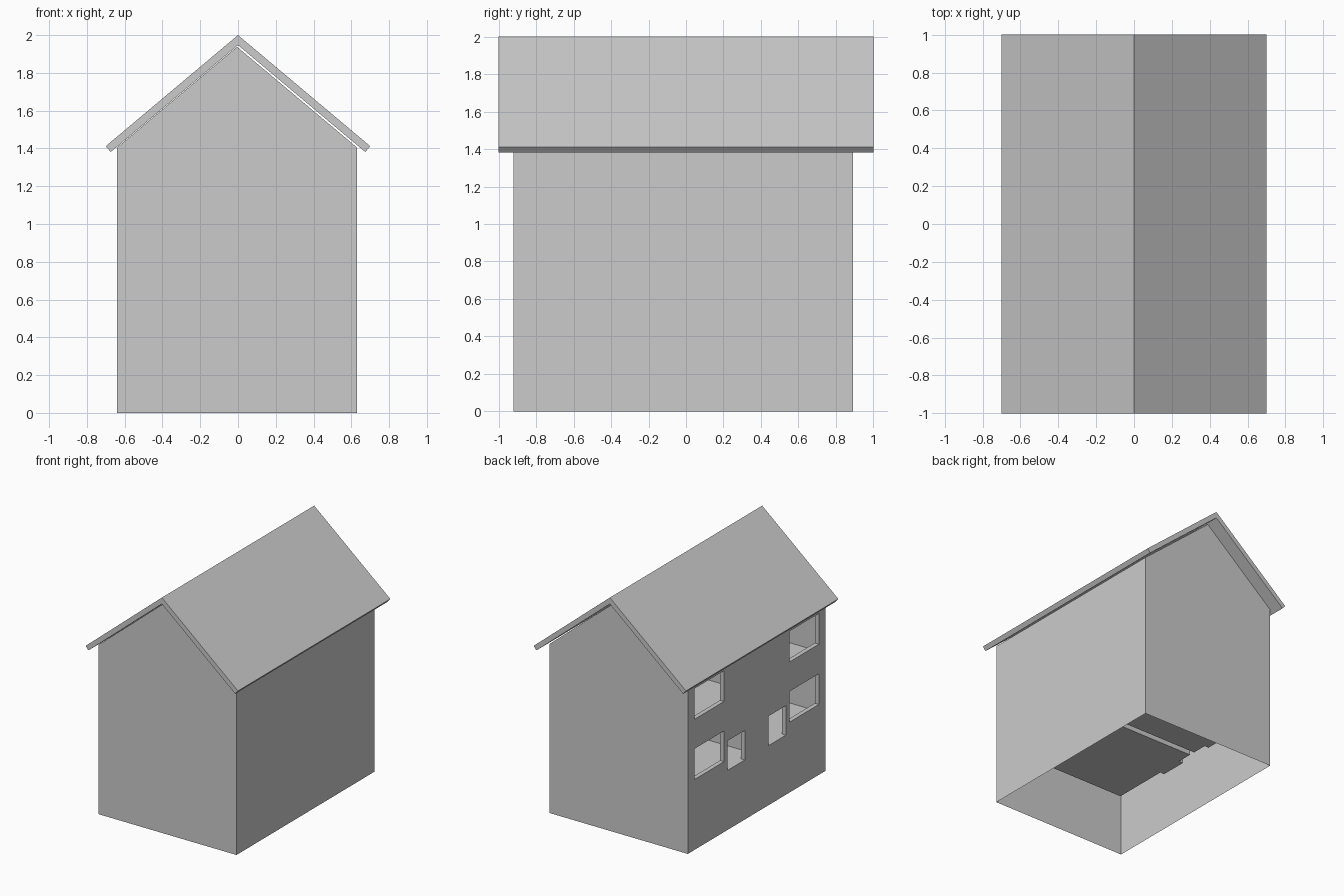
import bpy, bmesh

if "Cube" in bpy.data.objects:
    bpy.data.objects.remove(bpy.data.objects["Cube"])

grey = bpy.data.materials.new("plain_grey")
grey.diffuse_color = (0.6, 0.6, 0.6, 1)
grey.use_nodes = True
grey.node_tree.nodes["Principled BSDF"].inputs["Base Color"].default_value = grey.diffuse_color


def prism(name, profile, y0, y1):
    """Extrude an x-z profile along y."""
    bm = bmesh.new()
    face = bm.faces.new([bm.verts.new((x, y0, z)) for x, z in profile])
    ext = bmesh.ops.extrude_face_region(bm, geom=[face])["geom"]
    verts = [g for g in ext if isinstance(g, bmesh.types.BMVert)]
    bmesh.ops.translate(bm, verts=verts, vec=(0, y1 - y0, 0))
    bmesh.ops.recalc_face_normals(bm, faces=bm.faces)
    me = bpy.data.meshes.new(name)
    bm.to_mesh(me)
    bm.free()
    me.materials.append(grey)
    ob = bpy.data.objects.new(name, me)
    bpy.context.collection.objects.link(ob)
    return ob


def box(name, x0, x1, y0, y1, z0, z1):
    return prism(name, [(x0, z0), (x1, z0), (x1, z1), (x0, z1)], y0, y1)


# House body with gables at both ends
L, R, F, B = -0.64, 0.63, -0.92, 0.89
MID = (F + B) / 2
T = 0.037
body = prism("house_walls", [(L, 0), (R, 0), (R, 1.405), (-0.005, 1.938), (L, 1.405)], F, B)

# Roof: one chevron slab
prism("roof", [(0, 2), (0.7, 1.412), (0.674, 1.381), (0, 1.947),
               (-0.674, 1.381), (-0.7, 1.412)], -1, 1)

# Cutters: mirrored rooms on two floors, windows and doors in the left wall
cutters = []
for side in (1, -1):
    def span(a, b):
        return sorted((MID + side * a, MID + side * b))
    for z0, z1 in ((0.495, 0.955), (0.995, 1.39)):
        cutters.append(box("room_cutter", L + T, R - T, *span(0.025, (B - F) / 2 - T), z0, z1))
    openings = [(0.43, 0.815, 0.585, 0.84),    # lower window
                (0.43, 0.815, 1.085, 1.34),    # upper window
                (0.157, 0.382, 0.495, 0.74)]   # door
    for a, b, z0, z1 in openings:
        cutters.append(box("opening_cutter", L - 0.1, L + 0.08, *span(a, b), z0, z1))

for c in cutters:
    c.hide_render = True
    mod = body.modifiers.new("cut", "BOOLEAN")
    mod.operation = "DIFFERENCE"
    mod.solver = "EXACT"
    mod.object = c

# Bake the cuts, then open the underside
dg = bpy.context.evaluated_depsgraph_get()
baked = bpy.data.meshes.new_from_object(body.evaluated_get(dg))
body.modifiers.clear()
body.data = baked
for c in cutters:
    bpy.data.objects.remove(c)
bm = bmesh.new()
bm.from_mesh(baked)
bottom = [f for f in bm.faces if all(v.co.z < 0.001 for v in f.verts)]
bmesh.ops.delete(bm, geom=bottom, context="FACES_ONLY")
bm.to_mesh(baked)
bm.free()
